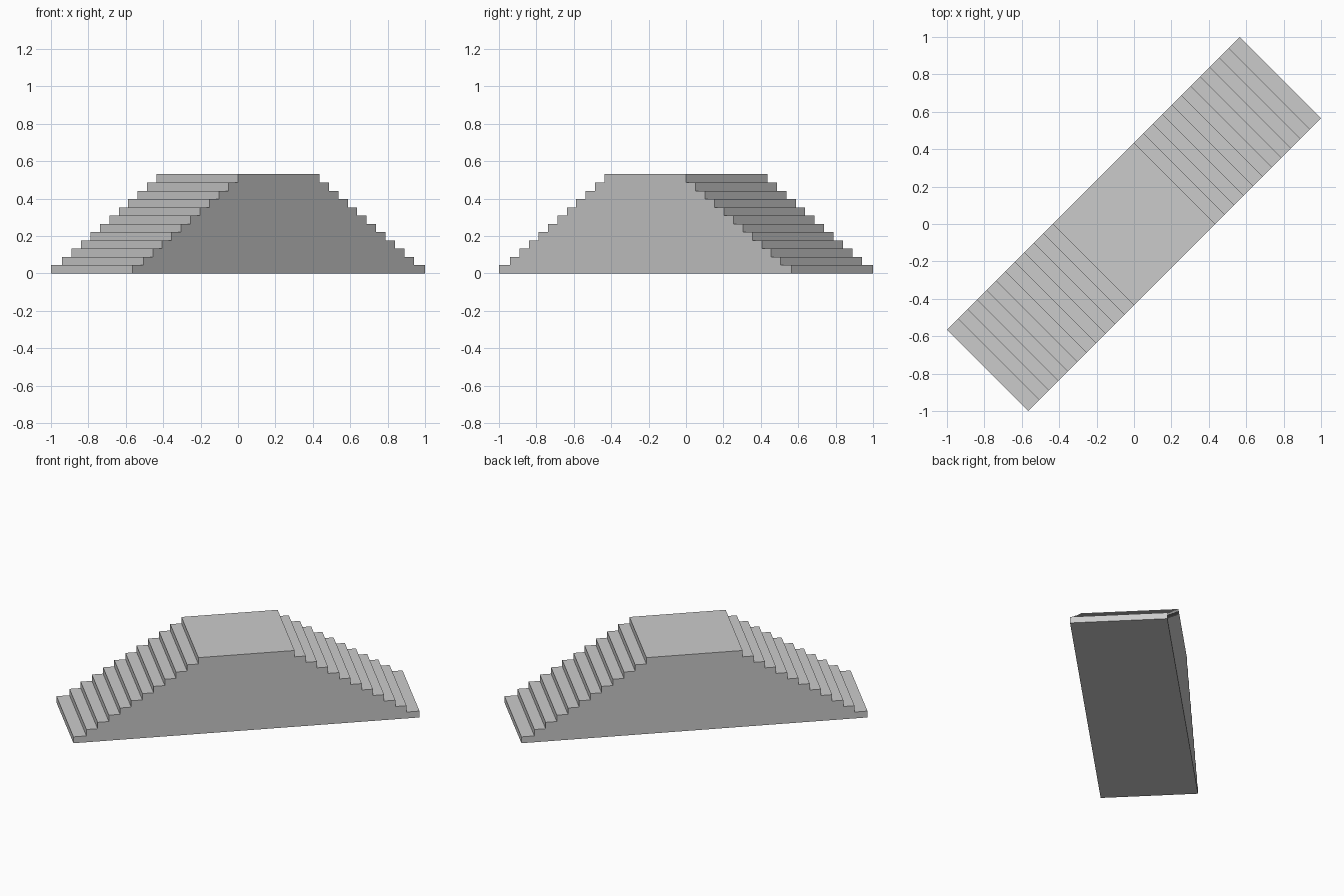
import bpy, bmesh, math
from mathutils import Matrix, Vector

cube = bpy.data.objects.get("Cube")
if cube:
    bpy.data.objects.remove(cube, do_unlink=True)

LEVELS = 12
HEIGHT = 0.53
HALF_WIDTH = 0.3076
HALF_LENGTH = 1.1066
TOP_HALF = 0.3076      # the upper landing is square
FIRST_TREAD = 0.083    # the bottom tread is slightly deeper

stone = bpy.data.materials.new("plain grey")
stone.use_nodes = True
grey = (0.6, 0.6, 0.6, 1)
stone.diffuse_color = grey
stone.node_tree.nodes["Principled BSDF"].inputs["Base Color"].default_value = grey

# Stepped profile: one flight climbing, mirrored for the other
rise = HEIGHT / LEVELS
tread = (HALF_LENGTH - FIRST_TREAD - TOP_HALF) / (LEVELS - 2)
flight = []
for i in range(LEVELS):
    edge = HALF_LENGTH if i == 0 else HALF_LENGTH - FIRST_TREAD - (i - 1) * tread
    flight += [(edge, i * rise), (edge, (i + 1) * rise)]
profile = flight + [(-x, z) for x, z in reversed(flight)]

# Extrude the profile across the width and turn it onto the diagonal
bm = bmesh.new()
side = bm.faces.new([bm.verts.new((x, -HALF_WIDTH, z)) for x, z in profile])
result = bmesh.ops.extrude_face_region(bm, geom=[side])
moved = [v for v in result["geom"] if isinstance(v, bmesh.types.BMVert)]
bmesh.ops.translate(bm, verts=moved, vec=Vector((0, 2 * HALF_WIDTH, 0)))
bmesh.ops.rotate(bm, verts=bm.verts, cent=(0, 0, 0),
                 matrix=Matrix.Rotation(math.radians(45), 3, "Z"))
bmesh.ops.recalc_face_normals(bm, faces=bm.faces)

mesh = bpy.data.meshes.new("double_staircase")
bm.to_mesh(mesh)
bm.free()
mesh.materials.append(stone)
stairs = bpy.data.objects.new("double_staircase", mesh)
bpy.context.collection.objects.link(stairs)
